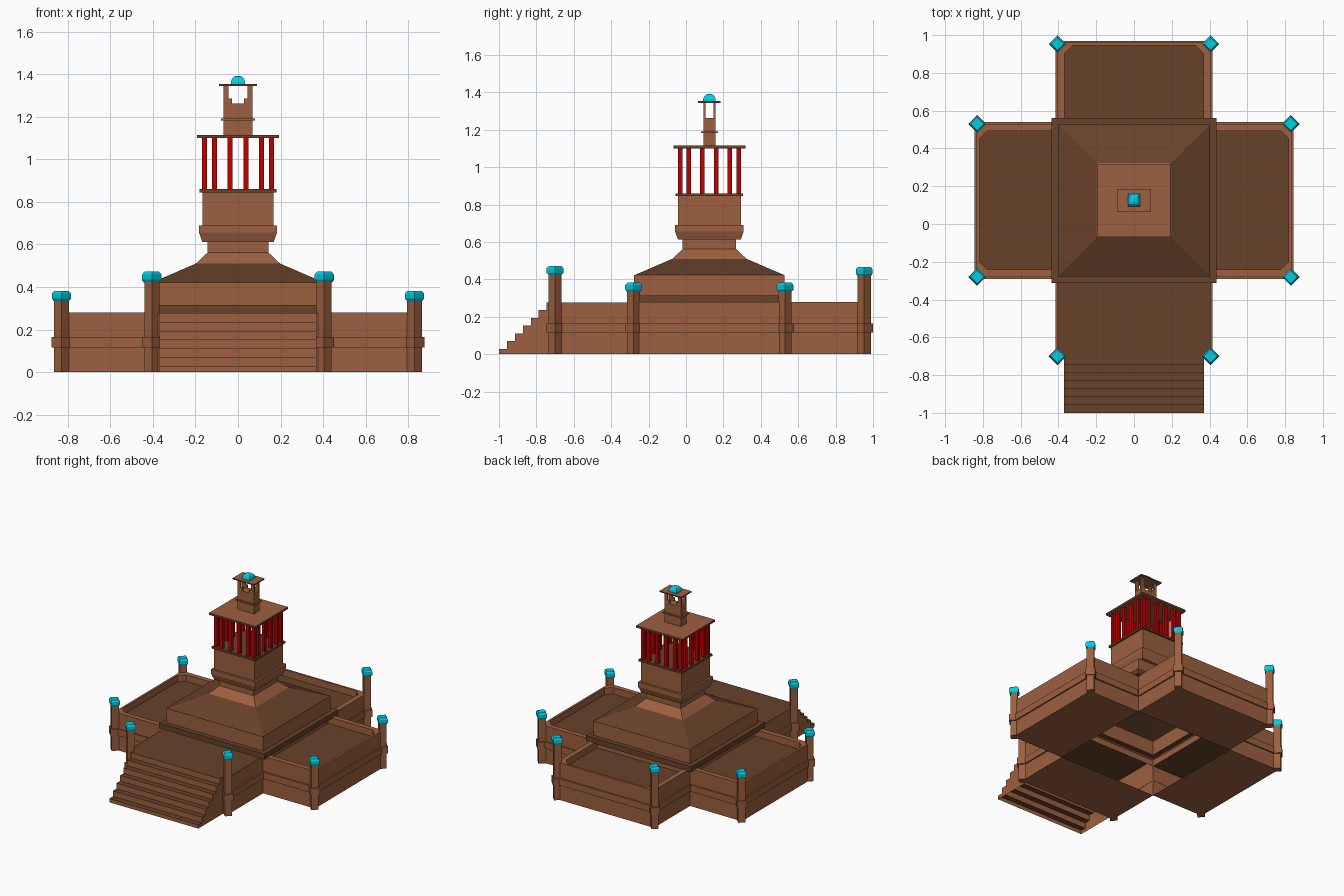
import bpy, bmesh, math
from mathutils import Vector, Matrix

if "Cube" in bpy.data.objects:
    bpy.data.objects.remove(bpy.data.objects["Cube"])


def mat(name, rgb):
    m = bpy.data.materials.new(name)
    m.diffuse_color = (*rgb, 1)
    m.use_nodes = True
    m.node_tree.nodes["Principled BSDF"].inputs["Base Color"].default_value = m.diffuse_color
    return m


MATS = [mat("light brown", (0.335, 0.117, 0.05)), mat("dark brown", (0.14, 0.054, 0.023)),
        mat("red", (0.51, 0.0, 0.0)), mat("turquoise", (0.0, 0.62, 0.78))]
LIGHT, DARK, RED, TEAL = range(4)
CY = 0.125      # y of the tower axis
W = 0.405       # half width of the central block and the arms


def floors_dark(f):
    return DARK if f.normal.z > 0.8 else LIGHT


def rim_dark(f):
    return LIGHT if abs(f.normal.z) > 0.8 else DARK


def finish(name, bm, rule, origin=(0, 0, 0), turn=0, open_side=False):
    """Turn a bmesh into an object; rule is a material index or a function of the face."""
    bmesh.ops.recalc_face_normals(bm, faces=bm.faces)
    bm.normal_update()
    for f in bm.faces:
        f.material_index = rule(f) if callable(rule) else rule
    if open_side:       # leave the inner (-y) side open
        bmesh.ops.delete(bm, geom=[f for f in bm.faces if f.normal.y < -0.9], context='FACES_ONLY')
    bm.transform(Matrix.Translation(origin) @ Matrix.Rotation(turn, 4, 'Z'))
    me = bpy.data.meshes.new(name)
    bm.to_mesh(me)
    bm.free()
    for m in MATS:
        me.materials.append(m)
    ob = bpy.data.objects.new(name, me)
    bpy.context.collection.objects.link(ob)
    return ob


def stack(name, rings, rule, origin=(0, CY, 0), turn=0, bottom=True, ratio=1.0):
    """Loft square rings (half width, z); ratio scales the depth."""
    bm = bmesh.new()
    loops = [[bm.verts.new((sx * h, sy * h * ratio, z))
              for sx, sy in ((-1, -1), (1, -1), (1, 1), (-1, 1))] for h, z in rings]
    for a, b in zip(loops, loops[1:]):
        for i in range(4):
            j = (i + 1) % 4
            bm.faces.new((a[i], a[j], b[j], b[i]))
    bm.faces.new(loops[-1])
    if bottom:
        bm.faces.new(loops[0][::-1])
    return finish(name, bm, rule, origin, turn)


def prism(name, outline, z0, z1, rule, origin=(0, 0, 0), turn=0, open_side=False):
    """Closed prism from a flat outline."""
    bm = bmesh.new()
    lo, hi = ([bm.verts.new((x, y, z)) for x, y in outline] for z in (z0, z1))
    bm.faces.new(lo[::-1])
    bm.faces.new(hi)
    for i in range(len(lo)):
        j = (i + 1) % len(lo)
        bm.faces.new((lo[i], lo[j], hi[j], hi[i]))
    return finish(name, bm, rule, origin, turn, open_side)


def box(name, x0, x1, y0, y1, z0, z1, rule, origin=(0, 0, 0), turn=0, open_side=False):
    return prism(name, [(x0, y0), (x1, y0), (x1, y1), (x0, y1)], z0, z1, rule, origin, turn, open_side)


# Terrace arms, hollow towards the centre: local +y points outwards
def arm(name, turn, length, walled):
    offset = Matrix.Rotation(turn, 3, 'Z') @ Vector((0, W, 0)) + Vector((0, CY, 0))
    top = 0.23 if walled else 0.277
    box(name + "_terrace", -W, W, 0, length, 0, top, floors_dark, offset, turn, True)
    o, e = W + 0.01, length + (0.01 if walled else -0.01)
    i, ie = W - 0.002, length - 0.012
    band = [(-o, 0.012), (-i, 0.012), (-i, ie), (i, ie), (i, 0.012), (o, 0.012), (o, e), (-o, e)]
    prism(name + "_band", band, 0.115, 0.165, LIGHT, offset, turn)
    if walled:
        wi, li, c = W - 0.038, length - 0.016, 0.043
        outline = [(-W, 0), (-wi, 0), (-wi, li - c), (-wi + c, li), (wi - c, li),
                   (wi, li - c), (wi, 0), (W, 0), (W, length), (-W, length)]
        prism(name + "_parapet", outline, 0.23, 0.28, LIGHT, offset, turn)


arm("back", 0, 0.43, True)
arm("left", math.pi / 2, 0.43, True)
arm("front", math.pi, 0.425, False)
arm("right", -math.pi / 2, 0.43, True)

# Stairs: stepped profile, open underneath
pts = [(-1.0, 0)]
for i in range(7):
    y, z = -1 + 0.0425 * i, 0.028 + 0.0415 * i
    pts += [(y, z), (y + 0.0425, z)]
pts[-1] = (-0.70, pts[-1][1])
pts.append((-0.70, 0))
bm = bmesh.new()
sides = [[bm.verts.new((x, y, z)) for y, z in pts] for x in (-0.37, 0.37)]
for s in sides:
    bm.faces.new(s)
for i in range(len(pts) - 2):
    bm.faces.new((sides[0][i], sides[0][i + 1], sides[1][i + 1], sides[1][i]))
finish("stairs", bm, lambda f: DARK if abs(f.normal.z) > 0.8 else LIGHT)

# Diamond corner posts with collars and turquoise caps
Q = math.pi / 4
R = math.sqrt(0.5)      # half diagonal to half side
for sx in (-1, 1):
    for x, y, h in ((W, -0.70, 0.425), (W, 0.953, 0.42), (0.83, CY + W, 0.335), (0.83, CY - W, 0.335)):
        o = (sx * x, y, 0)
        stack("post", [(0.035 * R, 0), (0.035 * R, h)], LIGHT, o, Q)
        stack("post_collar", [(0.047 * R, 0.115), (0.047 * R, 0.165)], LIGHT, o, Q)
        stack("post_cap", [(0.036 * R, h), (0.045 * R, h + 0.01), (0.045 * R, h + 0.034),
                           (0.034 * R, h + 0.047)], TEAL, o, Q)


# Central block with dark ledge and hipped roof, hollow below
def hall_colour(f):
    z = f.calc_center_median().z
    return DARK if abs(f.normal.z) > 0.8 or 0.27 < z < 0.315 else LIGHT


stack("central_hall", [(W, 0.229), (W, 0.275), (0.437, 0.275), (0.437, 0.315), (W - 0.003, 0.315),
                       (W - 0.003, 0.422), (0.198, 0.51)], hall_colour, bottom=False)

# Tower shaft
stack("tower_shaft", [(0.198, 0.51), (0.143, 0.562), (0.143, 0.612), (0.168, 0.612), (0.183, 0.655),
                      (0.183, 0.69), (0.168, 0.69), (0.168, 0.845)], LIGHT)
stack("gallery_floor", [(0.18, 0.845), (0.18, 0.86)], DARK)
stack("gallery_roof", [(0.193, 1.10), (0.193, 1.115)], rim_dark)

# Red gallery columns: four on each side and one at each corner
for k in range(4):
    for u in (-0.157, -0.11, -0.037, 0.037, 0.11):
        p = Matrix.Rotation(k * math.pi / 2, 3, 'Z') @ Vector((u, -0.157, 0))
        stack("gallery_column", [(0.012, 0.86), (0.012, 1.10)], RED, (p.x, p.y + CY, 0))

# Belfry: solid base, collar, four corner piers, sills, flat roof and dome
stack("belfry_base", [(0.068, 1.115), (0.068, 1.262)], LIGHT, ratio=0.48)
stack("belfry_collar", [(0.08, 1.183), (0.08, 1.191)], LIGHT, ratio=0.56)
stack("belfry_roof", [(0.09, 1.344), (0.09, 1.353)], rim_dark, ratio=0.67)
for sx in (-1, 1):
    for sy in (-1, 1):
        xs, ys = sorted((sx * 0.045, sx * 0.068)), sorted((sy * 0.021, sy * 0.0326))
        box("belfry_pier", *xs, *ys, 1.262, 1.344, LIGHT, (0, CY, 0))
        xs = sorted((sx * 0.028, sx * 0.045))
        box("belfry_sill", *xs, *ys, 1.262, 1.285, LIGHT, (0, CY, 0))
stack("dome", [(0.033, 1.353), (0.033, 1.364), (0.028, 1.378), (0.018, 1.388), (0.006, 1.392)], TEAL)
